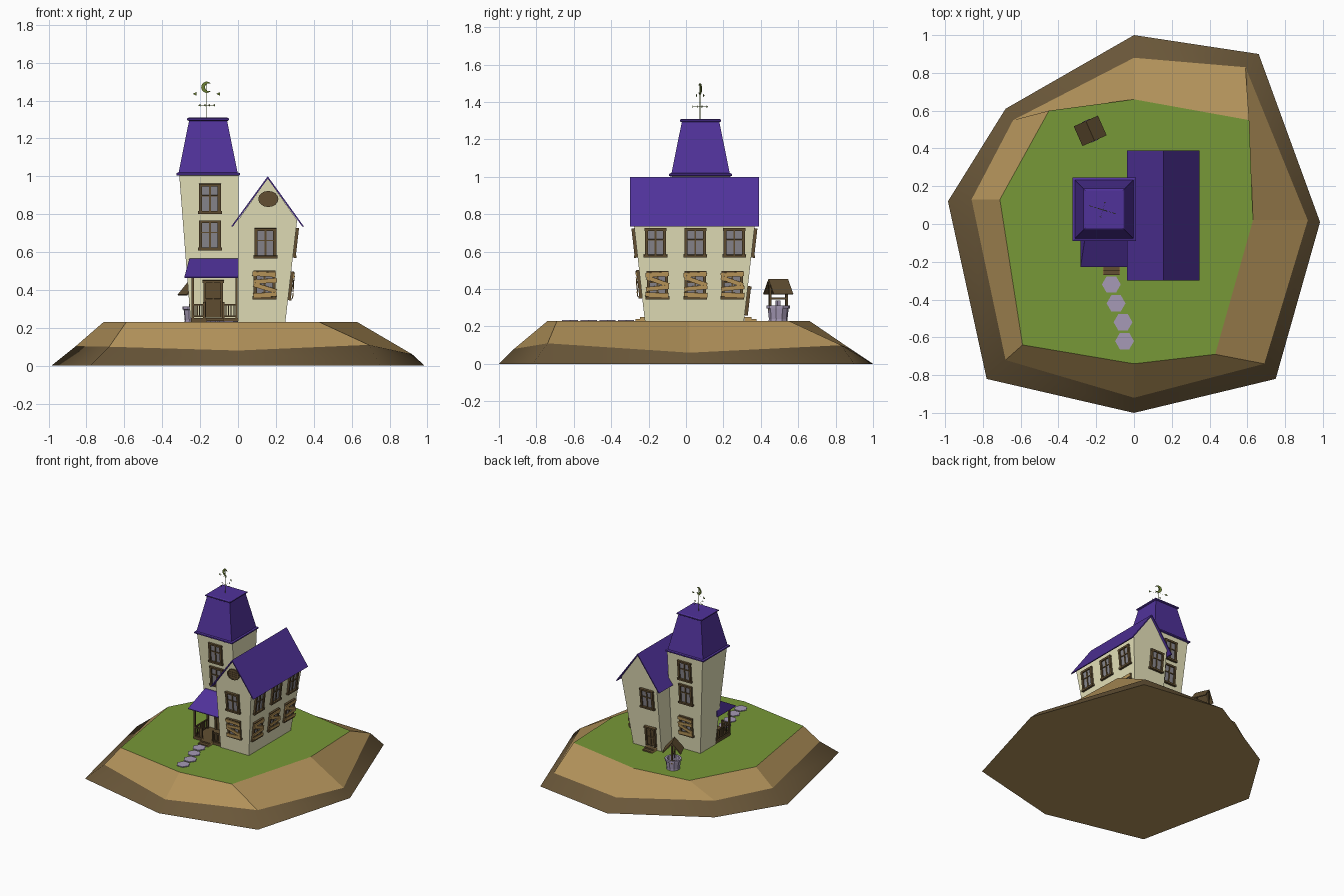
import bpy, bmesh, math, random
from mathutils import Matrix, Vector

if "Cube" in bpy.data.objects:
    bpy.data.objects.remove(bpy.data.objects["Cube"])

random.seed(4)


def mat(name, r, g, b):
    m = bpy.data.materials.new(name)
    lin = [((c / 255 + 0.055) / 1.055) ** 2.4 for c in (r, g, b)]
    m.diffuse_color = (*lin, 1)
    m.use_nodes = True
    m.node_tree.nodes["Principled BSDF"].inputs["Base Color"].default_value = m.diffuse_color
    return m


WALL = mat("cream wall", 232, 228, 188)
ROOF = mat("purple roof", 80, 50, 154)
GRASS = mat("grass green", 119, 152, 55)
SAND = mat("sandy slope", 178, 146, 90)
EARTH = mat("dark earth", 106, 87, 57)
WOOD = mat("dark wood", 98, 79, 50)
BOARD = mat("pale boards", 190, 154, 92)
STONE = mat("mauve stone", 166, 154, 182)
GLASS = mat("grey glass", 138, 136, 142)
VANE = mat("olive metal", 108, 128, 52)


def finish(name, bm, *mats):
    bmesh.ops.recalc_face_normals(bm, faces=bm.faces)
    me = bpy.data.meshes.new(name)
    bm.to_mesh(me)
    bm.free()
    for m in mats:
        me.materials.append(m)
    ob = bpy.data.objects.new(name, me)
    bpy.context.collection.objects.link(ob)
    return ob


def boxes(name, m, items, M=Matrix()):
    """items: (x, y, z, width, depth, height[, roll about local z])"""
    bm = bmesh.new()
    for x, y, z, w, d, h, *r in items:
        T = M @ Matrix.Translation((x, y, z)) @ Matrix.Rotation(r[0] if r else 0, 4, 'Z')
        bmesh.ops.create_cube(bm, size=1, matrix=T @ Matrix.Diagonal((w, d, h, 1)))
    return finish(name, bm, m)


def loft(bm, rings):
    """Closed solid through rings of equal point count; returns side faces per band."""
    vs = [[bm.verts.new(p) for p in r] for r in rings]
    n = len(vs[0])
    bands = [[bm.faces.new((a[i], a[(i + 1) % n], b[(i + 1) % n], b[i])) for i in range(n)]
             for a, b in zip(vs, vs[1:])]
    return bands, bm.faces.new(vs[0][::-1]), bm.faces.new(vs[-1])


def rect(x0, x1, y0, y1, z):
    return [(x0, y0, z), (x1, y0, z), (x1, y1, z), (x0, y1, z)]


def frustum(name, m, *rects):
    bm = bmesh.new()
    loft(bm, [rect(*r) for r in rects])
    return finish(name, bm, m)


def prism(name, m, M, sides, *rz):
    """Stacked regular polygons, rz = (radius, z)"""
    bm = bmesh.new()
    loft(bm, [[M @ Vector((r * math.cos(2 * math.pi * i / sides), r * math.sin(2 * math.pi * i / sides), z))
               for i in range(sides)] for r, z in rz])
    return finish(name, bm, m)


# Island: earth skirt (softly shaded), sandy slope and underside, flat lawn
base = [(0, 1), (.66, .9), (.985, .01), (.75, -.82), (0, -1), (-.78, -.82), (-.985, .12), (-.68, .61)]
mid = [(0, .88, .08), (.59, .83, .1), (.92, .02, .06), (.69, -.74, .11), (0, -.92, .08),
       (-.68, -.72, .1), (-.86, .13, .1), (-.64, .55, .1)]
lawn = [(0, .66), (.61, .55), (.63, .02), (.43, -.69), (0, -.74), (-.59, -.64), (-.71, .13), (-.45, .6)]
bm = bmesh.new()
G = .23
bands, bottom, top = loft(bm, [[(x, y, 0) for x, y in base], mid, [(x, y, G) for x, y in lawn]])
for f in bands[1] + [bottom]:
    f.material_index = 1
    for e in f.edges:
        e.smooth = False
top.material_index = 2
for f in bands[0]:
    f.smooth = True
finish("island", bm, EARTH, SAND, GRASS)

# House body: walls lean outwards, gables close front and back
bm = bmesh.new()
lo = [bm.verts.new(p) for p in rect(0, .25, -.22, .31, G)]
hi = [bm.verts.new(p) for p in rect(0, .312, -.281, .371, .768)]
a, b = bm.verts.new((.157, -.285, .988)), bm.verts.new((.157, .375, .988))
for f in ((lo[0], lo[1], hi[1], a, hi[0]), (lo[2], lo[3], hi[3], b, hi[2]), (lo[1], lo[2], hi[2], hi[1]),
          (lo[3], lo[0], hi[0], hi[3]), (hi[1], hi[2], b, a), (hi[3], hi[0], a, b), lo[::-1]):
    bm.faces.new(f)
finish("house_walls", bm, WALL)

# House roof: one chevron profile run front to back
prof = [(-.036, .735), (.157, 1.0), (.348, .735), (.339, .735), (.157, .987), (-.027, .735)]
bm = bmesh.new()
loft(bm, [[(x, y, z) for x, z in prof] for y in (-.3, .39)])
finish("house_roof", bm, ROOF)

# Tower
frustum("tower_walls", WALL, (-.25, .003, -.015, .175, G), (-.31, .003, -.075, .235, 1.005))


def square(r, z):
    return (-.158 - r, -.158 + r, .078 - r, .078 + r, z)


frustum("tower_eave", ROOF, square(.163, 1.003), square(.168, 1.006), square(.168, 1.016), square(.158, 1.02))
frustum("tower_roof", ROOF, square(.156, 1.018), square(.1, 1.295))
frustum("tower_cap", ROOF, square(.104, 1.293), square(.11, 1.297), square(.11, 1.305), square(.1, 1.31))

# Weather vane with crescent and pointers
V = Matrix.Translation((-.165, .075, 0)) @ Matrix.Rotation(math.radians(-17), 4, 'Z')
prism("vane_pole", VANE, V, 6, (.002, 1.3), (.002, 1.5))
boxes("vane_rods", VANE, [(0, 0, 1.435, .13, .0008, .0008), (0, 0, 1.375, .08, .0008, .0008),
                          (0, 0, 1.375, .0008, .08, .0008)], V)
arc = [(.03 * math.cos(t), .03 * math.sin(t)) for t in [math.radians(40 + 28 * i) for i in range(11)]]
arc += [(.011 + .021 * math.cos(t), .021 * math.sin(t)) for t in [math.radians(295 - 26 * i) for i in range(10)]]
bm = bmesh.new()
loft(bm, [[V @ Vector((x, y, 1.47 + z)) for x, z in arc] for y in (-.002, .002)])
finish("vane_crescent", bm, VANE)
for i, (x, y, z, s) in enumerate([(-.065, 0, 1.435, .011), (.065, 0, 1.435, .011), (-.04, 0, 1.375, .007),
                                  (.04, 0, 1.375, .007), (0, -.04, 1.375, .007), (0, .04, 1.375, .007)]):
    bm = bmesh.new()
    loft(bm, [[V @ Vector((x + dx * s, y + d, z + dz * s)) for dx, dz in ((-1, 0), (.7, .8), (.7, -.8))]
              for d in (-.0015, .0015)])
    finish(f"vane_pointer_{i}", bm, VANE)


# Wall frames: local x along the wall, y up the wall, z outwards
def on_wall(wall, along, z):
    nx, ny, off, s = wall
    d = off + s * (z - G)
    p = Vector((nx * d + (along if ny else 0), ny * d + (along if nx else 0), z))
    v, n = Vector((nx * s, ny * s, 1)).normalized(), Vector((nx, ny, -s)).normalized()
    M = Matrix((v.cross(n), v, n)).transposed().to_4x4()
    M.translation = p
    return M


FRONT, BACK, SIDE = (0, -1, .22, .115), (0, 1, .31, .115), (1, 0, .25, .115)
T_FRONT, T_BACK = (0, -1, .015, .078), (0, 1, .175, .078)


def window(name, M, h=.15, boarded=False):
    boxes(name + "_glass", GLASS, [(0, 0, .001, .1, h, .008)], M)
    bars = [(s * .049, 0, .006, .016, h, .018) for s in (-1, 1)]
    bars += [(0, h / 2 - .006, .006, .118, .014, .018), (0, -h / 2, .008, .126, .014, .022),
             (0, 0, .005, .009, h, .012), (0, .012, .005, .1, .007, .012)]
    boxes(name + "_frame", WOOD, bars, M)
    if boarded:
        tilt = random.choice(((.05, -.35, .1, -.04), (-.05, .08, -.3, .05), (.1, -.12, .06, -.08)))
        boxes(name + "_boards", BOARD,
              [(random.uniform(-.004, .004), h * (.38 - .25 * i), .017 + .002 * i, .124, .023, .006, t)
               for i, t in enumerate(tilt)], M)


for i, y in enumerate((-.163, .05, .258)):
    window(f"side_upper_window_{i}", on_wall(SIDE, y, .652))
    window(f"side_lower_window_{i}", on_wall(SIDE, .05 + (y - .05) * .95, .425), .145, True)
window("front_upper_window", on_wall(FRONT, .145, .65))
window("front_lower_window", on_wall(FRONT, .14, .43), .145, True)
window("back_upper_window", on_wall(BACK, .09, .65))
for i, z in enumerate((.885, .692)):
    window(f"tower_front_window_{i}", on_wall(T_FRONT, -.148, z))
    window(f"tower_back_window_{i}", on_wall(T_BACK, -.15, z))
window("tower_back_lower_window", on_wall(T_BACK, -.14, .43), .145, True)

# Oval attic vent on the front gable
R = Matrix.Translation((.16, -.283, .88)) @ Matrix.Rotation(math.pi / 2, 4, 'X') @ Matrix.Diagonal((1, .8, 1, 1))
prism("attic_vent", WOOD, R, 16, (.053, -.01), (.053, .01), (.045, .01), (.045, .006))
boxes("attic_vent_slats", WOOD, [(0, k * .02, .006, .07, .006, .006) for k in (-1, 0, 1)], R)


# Doors
def door(name, M, w, h):
    boxes(name, WOOD, [(0, 0, .002, w, h, .012)] +
          [(s * w / 2, 0, .006, .014, h, .022) for s in (-1, 1)] +
          [(0, h / 2, .007, w + .024, .014, .026), (0, 0, .007, .008, h, .012), (0, 0, .007, w, .008, .012)], M)


door("front_door", on_wall(T_FRONT, -.13, .35), .09, .19)
door("back_door", on_wall(BACK, .082, .335), .075, .15)

# Porch: floor, hipped roof, posts and railings
boxes("porch_floor", WOOD, [(-.122, -.11, .24, .25, .2, .022)])
frustum("porch_roof", ROOF, (-.283, .003, -.228, .0, .463), (-.283, .003, -.228, .0, .468),
        (-.257, .003, -.06, .0, .565))
boxes("porch_posts", WOOD, [(x, y, .36, .013, .013, .22) for x, y in
                            ((-.24, -.205), (-.24, -.04), (-.008, -.205))] +
      [(x, -.205, .29, .012, .012, .09) for x in (-.178, -.078)])
rails = []
for x0, x1 in ((-.24, -.178), (-.078, -.008)):
    rails += [((x0 + x1) / 2, -.205, z, x1 - x0, .01, .008) for z in (.262, .322)]
    rails += [(x0 + (x1 - x0) * k / 5, -.205, .29, .006, .006, .06) for k in range(1, 5)]
rails += [(-.24, -.122, z, .01, .165, .008) for z in (.262, .322)]
rails += [(-.24, -.205 + .018 * k, .29, .006, .006, .06) for k in range(1, 9)]
boxes("porch_railings", WOOD, rails)


# Steps with pale side boards
def steps(name, x, y, sy, w):
    boxes(name + "_treads", WOOD, [(x, y + sy * .017, .24, w, .036, .022), (x, y + sy * .046, .234, w, .03, .012)])
    boxes(name + "_sides", BOARD, [(x + s * w / 2, y + sy * d, z, .005, l, h) for s in (-1, 1)
                                   for d, z, l, h in ((.017, .24, .036, .024), (.046, .234, .03, .014))])


steps("front_steps", -.12, -.21, -1, .085)
steps("back_steps", .08, .315, 1, .08)

# Stepping stones
for i, (x, y) in enumerate(((-.12, -.32), (-.095, -.42), (-.058, -.52), (-.05, -.62))):
    prism(f"stepping_stone_{i}", STONE, Matrix.Translation((x, y, 0)), 6, (.05, .225), (.05, .236))

# Well with little roof; local y runs along the ridge
W = Matrix.Translation((-.232, .493, 0)) @ Matrix.Rotation(math.radians(24), 4, 'Z')
prism("well_wall", STONE, W, 10, (.052, .225), (.05, .24), (.056, .295), (.063, .297), (.063, .312),
      (.046, .312), (.042, .27))
prism("well_shaft", EARTH, W, 10, (.043, .26), (.043, .275))
boxes("well_posts", WOOD, [(0, s * .048, .36, .012, .012, .15) for s in (-1, 1)] +
      [(0, 0, .35, .01, .1, .01)], W)
boxes("well_bucket", STONE, [(0, 0, .325, .02, .02, .03)], W)
bm = bmesh.new()
prof = [(-.07, .375), (0, .455), (.07, .375), (.064, .37), (0, .44), (-.064, .37)]
loft(bm, [[W @ Vector((x, y, z)) for x, z in prof] for y in (-.057, .057)])
finish("well_roof", bm, WOOD)
